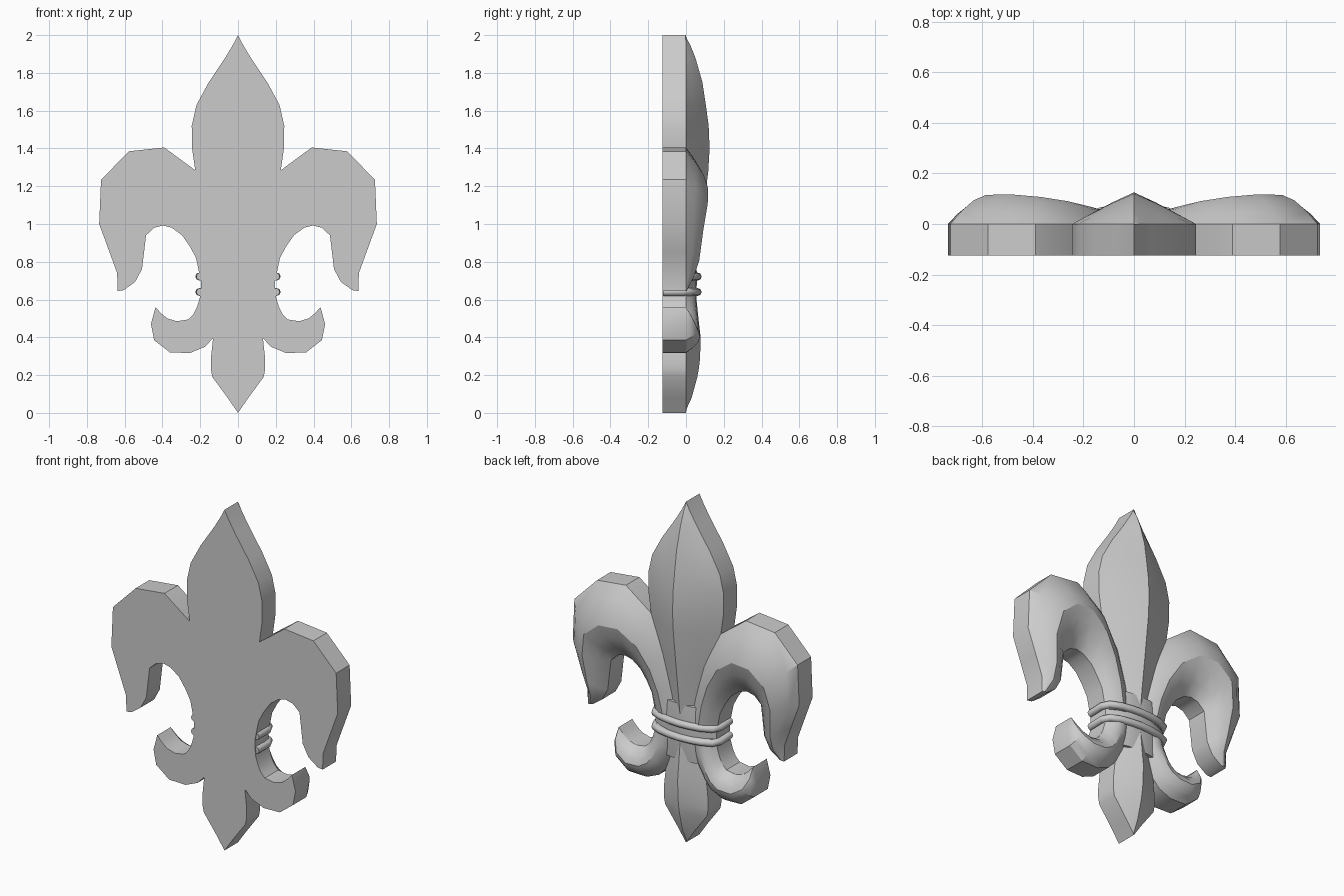
import bpy, bmesh, math

if "Cube" in bpy.data.objects:
    bpy.data.objects.remove(bpy.data.objects["Cube"])

BACK = -0.125
COLS = [-1, -0.7, -0.35, 0, 0.35, 0.7, 1]


def smooth(ob, angle=30):
    bpy.ops.object.select_all(action='DESELECT')
    ob.select_set(True)
    bpy.context.view_layer.objects.active = ob
    bpy.ops.object.shade_smooth_by_angle(angle=math.radians(angle))


def petal(name, stations, power, mirror=False):
    """Loft (ax, az, bx, bz, height): flat back, straight rim, domed face."""
    bm = bmesh.new()
    rows = []
    for ax, az, bx, bz, h in stations:
        row = [bm.verts.new((ax, BACK, az))]
        for t in COLS:
            s = (t + 1) / 2
            y = h * (1 - abs(t) ** power)
            row.append(bm.verts.new((ax + (bx - ax) * s, y, az + (bz - az) * s)))
        row.append(bm.verts.new((bx, BACK, bz)))
        rows.append(row)
    n = len(rows[0])
    for r0, r1 in zip(rows, rows[1:]):
        for i in range(n):
            j = (i + 1) % n
            bm.faces.new((r0[i], r0[j], r1[j], r1[i]))
    bm.faces.new(rows[0])
    bm.faces.new(rows[-1])
    bmesh.ops.remove_doubles(bm, verts=bm.verts, dist=0.0005)
    bmesh.ops.recalc_face_normals(bm, faces=bm.faces)
    me = bpy.data.meshes.new(name)
    bm.to_mesh(me)
    bm.free()
    ob = bpy.data.objects.new(name, me)
    bpy.context.collection.objects.link(ob)
    smooth(ob)
    if mirror:
        ob.modifiers.new("mirror", 'MIRROR').use_mirror_merge = False
    return ob


def spine(profile):
    """Symmetric stations from (z, half width, height)."""
    return [(-w, z, w, z, h) for z, w, h in profile]


# tall centre petal
petal("centre_petal", spine([
    (0.68, 0.08, 0.045), (0.85, 0.11, 0.065), (1.05, 0.165, 0.09),
    (1.28, 0.226, 0.118), (1.40, 0.243, 0.125), (1.52, 0.245, 0.12),
    (1.63, 0.22, 0.105), (1.75, 0.155, 0.087), (1.88, 0.068, 0.05),
    (1.95, 0.026, 0.022), (2.0, 0.0001, -0.01)]), 1.1)

# short bottom petal
petal("bottom_petal", spine([
    (0.0, 0.0001, -0.01), (0.08, 0.055, 0.03), (0.19, 0.136, 0.06),
    (0.235, 0.144, 0.068), (0.285, 0.144, 0.074), (0.395, 0.132, 0.078),
    (0.5, 0.11, 0.066), (0.66, 0.08, 0.05)]), 1.1)

# drooping side petals
petal("side_petals", [
    (0.02, 0.70, 0.197, 0.70, 0.05),
    (0.06, 0.90, 0.222, 0.82, 0.06),
    (0.12, 1.10, 0.254, 0.88, 0.072),
    (0.227, 1.285, 0.296, 0.94, 0.09),
    (0.39, 1.405, 0.35, 0.98, 0.107),
    (0.577, 1.385, 0.397, 0.992, 0.117),
    (0.725, 1.235, 0.444, 0.98, 0.115),
    (0.735, 1.0, 0.487, 0.94, 0.092),
    (0.68, 0.85, 0.508, 0.762, 0.07),
    (0.64, 0.74, 0.545, 0.693, 0.04),
    (0.637, 0.645, 0.605, 0.65, 0.005)], 1.6, mirror=True)

# curled lower leaves
petal("lower_leaves", [
    (0.02, 0.66, 0.197, 0.66, 0.05),
    (0.06, 0.52, 0.202, 0.61, 0.055),
    (0.132, 0.395, 0.217, 0.56, 0.065),
    (0.175, 0.35, 0.236, 0.522, 0.07),
    (0.254, 0.317, 0.262, 0.495, 0.075),
    (0.36, 0.32, 0.323, 0.485, 0.075),
    (0.444, 0.385, 0.374, 0.50, 0.062),
    (0.461, 0.47, 0.41, 0.53, 0.035),
    (0.437, 0.56, 0.436, 0.559, 0.0)], 1.9, mirror=True)

# rounded stem behind the bands
petal("stem", spine([
    (0.50, 0.195, 0.045), (0.62, 0.197, 0.056), (0.74, 0.197, 0.058),
    (0.83, 0.195, 0.05)]), 2.4)

# two wrapped bands
for name, z in (("lower_band", 0.64), ("upper_band", 0.722)):
    cu = bpy.data.curves.new(name, 'CURVE')
    cu.dimensions = '3D'
    cu.bevel_depth = 0.021
    cu.bevel_resolution = 2
    cu.use_fill_caps = True
    half = [(0.2, -0.12), (0.205, -0.02), (0.185, 0.022), (0.13, 0.045), (0.065, 0.057)]
    path = [(-x, y) for x, y in half] + [(0, 0.062)] + half[::-1]
    sp = cu.splines.new('POLY')
    sp.points.add(len(path) - 1)
    for p, (x, y) in zip(sp.points, path):
        p.co = (x, y, z, 1)
    ob = bpy.data.objects.new(name, cu)
    bpy.context.collection.objects.link(ob)
    bpy.ops.object.select_all(action='DESELECT')
    ob.select_set(True)
    bpy.context.view_layer.objects.active = ob
    bpy.ops.object.convert(target='MESH')
    smooth(bpy.context.view_layer.objects.active, 50)
